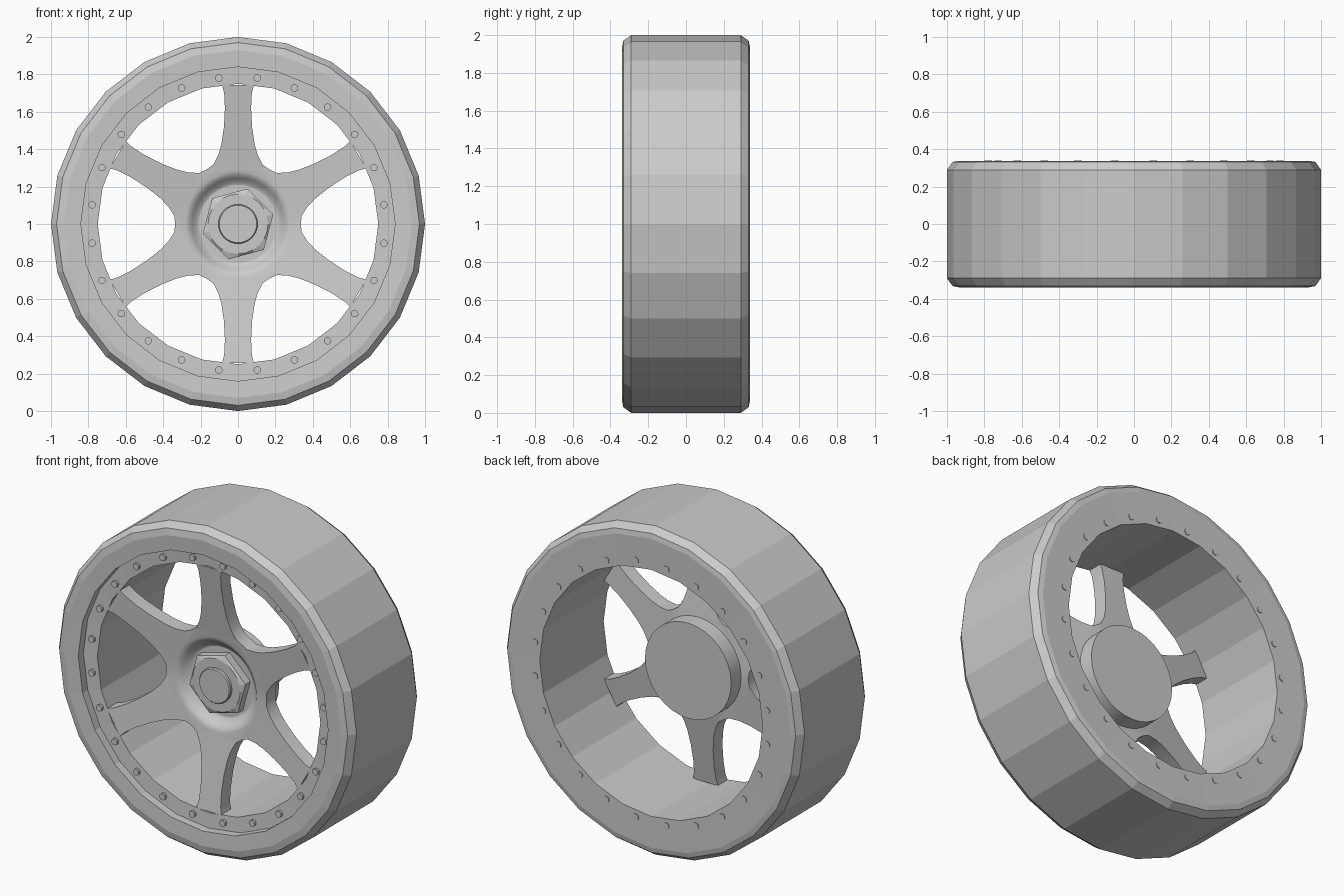
import bpy, bmesh, math

old = bpy.data.objects.get("Cube")
if old:
    bpy.data.objects.remove(old, do_unlink=True)

grey = bpy.data.materials.new("light_grey")
grey.use_nodes = True
grey.diffuse_color = (0.6, 0.6, 0.6, 1)
grey.node_tree.nodes["Principled BSDF"].inputs["Base Color"].default_value = (0.6, 0.6, 0.6, 1)


def polar(r, a, y):
    """Point around the axle, which runs along y at z = 1."""
    return (r * math.cos(a), y, 1 + r * math.sin(a))


def finish(bm, name, smooth=None):
    bmesh.ops.remove_doubles(bm, verts=bm.verts, dist=0.0005)
    bmesh.ops.recalc_face_normals(bm, faces=bm.faces)
    me = bpy.data.meshes.new(name)
    bm.to_mesh(me)
    bm.free()
    me.materials.append(grey)
    if smooth:
        me.shade_smooth()
        me.set_sharp_from_angle(angle=math.radians(smooth))
    ob = bpy.data.objects.new(name, me)
    bpy.context.collection.objects.link(ob)
    return ob


def bridge(bm, a, b):
    n = len(a)
    for i in range(n):
        bm.faces.new((a[i], a[(i + 1) % n], b[(i + 1) % n], b[i]))


def lathe(name, profile, sides, closed=False, smooth=None):
    """Turn (radius, y) points around the axle; open profiles get end caps."""
    bm = bmesh.new()
    rings = [[bm.verts.new(polar(r, math.tau * i / sides, y)) for i in range(sides)]
             for r, y in profile]
    for a, b in zip(rings, rings[1:]):
        bridge(bm, a, b)
    if closed:
        bridge(bm, rings[-1], rings[0])
    else:
        bm.faces.new(rings[0])
        bm.faces.new(rings[-1])
    return finish(bm, name, smooth)


# Faceted tyre and rim in one ring, with a recessed bolt flange at the front
lathe("tyre_and_rim", [(1, -0.29), (0.97, -0.332), (0.93, -0.34), (0.84, -0.335),
                       (0.84, -0.285), (0.75, -0.28), (0.75, 0.335), (0.94, 0.338),
                       (0.97, 0.332), (1, 0.29)], 24, closed=True)

# Rim bolts on both faces
bm = bmesh.new()
for k in range(24):
    cx, _, cz = polar(0.787, math.radians(15 * k + 7.5), 0)
    for y0, y1 in ((-0.298, -0.27), (0.32, 0.34)):
        ends = [[bm.verts.new((cx + 0.02 * math.cos(t * math.tau / 10), y,
                               cz + 0.02 * math.sin(t * math.tau / 10)))
                 for t in range(10)] for y in (y0, y1)]
        bridge(bm, *ends)
        for e in ends:
            bm.faces.new(e)
finish(bm, "rim_bolts")


# Six spokes and the dished hub face: rows run from spoke tip to the centre
def face_depth(r):
    return -0.205 - 0.075 * max(0, (r - 0.28) / 0.465)


outline = [(0.085, 0.742), (0.074, 0.7), (0.07, 0.62), (0.075, 0.52), (0.088, 0.43),
           (0.105, 0.37), (0.132, 0.317), (0.168, 0.291)]
dish = [(0.28, -0.205), (0.262, -0.198), (0.245, -0.18), (0.225, -0.158),
        (0.205, -0.148), (0.18, -0.145), (0, -0.145)]
cols = [i / 4 - 1 for i in range(9)]
bm = bmesh.new()
for k in range(6):
    turn = math.radians(60 * k + 30)
    rows = []
    for w, u in outline:
        rows.append([bm.verts.new(polar(math.hypot(w * t, u), turn + math.atan2(w * t, u),
                                        face_depth(u))) for t in cols])
    for r, y in dish:
        rows.append([bm.verts.new(polar(r, turn + t * math.pi / 6, y)) for t in cols])
    for a, b in zip(rows, rows[1:]):
        for j in range(8):
            bm.faces.new((a[j], a[j + 1], b[j + 1], b[j]))
bmesh.ops.remove_doubles(bm, verts=bm.verts, dist=0.0005)
bmesh.ops.recalc_face_normals(bm, faces=bm.faces)
back = bmesh.ops.extrude_face_region(bm, geom=bm.faces[:], use_keep_orig=True)
bmesh.ops.translate(bm, vec=(0, 0.09, 0),
                    verts=[g for g in back["geom"] if isinstance(g, bmesh.types.BMVert)])
finish(bm, "spokes", smooth=40)

# Hub barrel behind the spokes
lathe("hub_barrel", [(0.29, -0.15), (0.29, -0.02)], 32, smooth=40)

# Hexagonal nut whose front is chamfered to a circle
bm = bmesh.new()
rings = [[], [], []]
for i in range(24):
    a = math.tau * i / 24
    side = (a % (math.pi / 3)) - math.pi / 6
    hexagon = 0.169 / math.cos(side)
    for ring, r, y in zip(rings, (hexagon, hexagon, 0.16), (-0.13, -0.198, -0.208)):
        ring.append(bm.verts.new(polar(r, a + math.radians(15), y)))
bridge(bm, rings[0], rings[1])
bridge(bm, rings[1], rings[2])
bm.faces.new(rings[0])
bm.faces.new(rings[2])
finish(bm, "hub_nut")

# Axle end in the middle of the nut
lathe("axle_end", [(0.105, -0.18), (0.105, -0.222), (0.1, -0.228)], 32, smooth=30)
